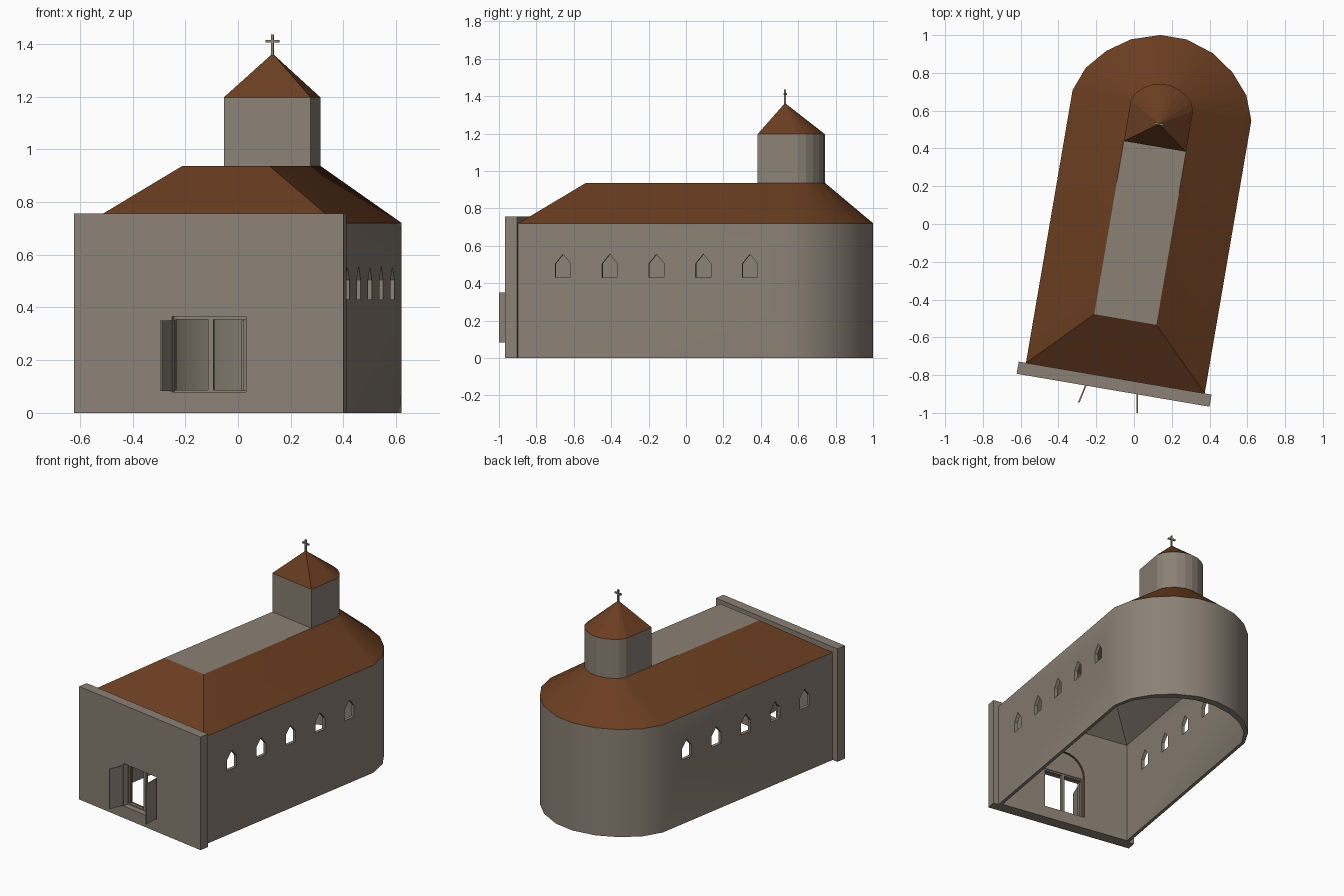
import bpy, bmesh, math
from mathutils import Matrix, Vector

if "Cube" in bpy.data.objects:
    bpy.data.objects.remove(bpy.data.objects["Cube"])

# The church is built along its own axis, then turned and placed
PLACE = Matrix.Translation((0.148, 0.628, 0)) @ Matrix.Rotation(math.radians(-9.7), 4, 'Z')
STONE, TILE = 0, 1


def material(name, col):
    m = bpy.data.materials.new(name)
    m.diffuse_color = (*col, 1)
    m.use_nodes = True
    m.node_tree.nodes["Principled BSDF"].inputs["Base Color"].default_value = m.diffuse_color
    return m


MATS = [material("stone_grey", (0.26, 0.22, 0.178)),
        material("roof_tile_brown", (0.145, 0.047, 0.015))]


def finish(name, bm, place=PLACE):
    bmesh.ops.recalc_face_normals(bm, faces=bm.faces)
    me = bpy.data.meshes.new(name)
    bm.to_mesh(me)
    bm.free()
    for m in MATS:
        me.materials.append(m)
    me.transform(place)
    ob = bpy.data.objects.new(name, me)
    bpy.context.collection.objects.link(ob)
    return ob


def loft(name, rings, mats, cap=STONE):
    """Skin between equal-length 3D rings; mats gives one material per band."""
    bm = bmesh.new()
    vs = [[bm.verts.new(p) for p in r] for r in rings]
    n = len(vs[0])
    for a, b, m in zip(vs, vs[1:], mats):
        for i in range(n):
            j = (i + 1) % n
            bm.faces.new((a[i], a[j], b[j], b[i])).material_index = m
    bm.faces.new(vs[0]).material_index = cap
    bm.faces.new(vs[-1]).material_index = cap
    return finish(name, bm)


def box(name, x0, x1, y0, y1, z0, z1, place=PLACE):
    bm = bmesh.new()
    bmesh.ops.create_cube(bm, size=1)
    for v in bm.verts:
        v.co = Vector(((x0, x1)[v.co.x > 0], (y0, y1)[v.co.y > 0], (z0, z1)[v.co.z > 0]))
    return finish(name, bm, place)


ARC = [(0.427, 0.1275), (0.335, 0.235), (0.218, 0.317), (0.07, 0.366)]
ARC = [(x / 0.475, y / 0.37) for x, y in ARC]


def plan(w, front, depth, z):
    """Straight nave with a nine-sided rounded apse."""
    pts = [(-w, front), (w, front), (w, 0)]
    pts += [(x * w, y * depth) for x, y in ARC]
    pts += [(-x * w, y * depth) for x, y in reversed(ARC)]
    pts.append((-w, 0))
    return [(x, y, z) for x, y in pts]


def cut(ob, cutters):
    for c in cutters:
        mod = ob.modifiers.new("cut", 'BOOLEAN')
        mod.operation = 'DIFFERENCE'
        mod.solver = 'EXACT'
        mod.object = c
    dg = bpy.context.evaluated_depsgraph_get()
    me = bpy.data.meshes.new_from_object(ob.evaluated_get(dg))
    ob.modifiers.clear()
    ob.data = me
    for c in cutters:
        bpy.data.objects.remove(c)


# Nave walls with hipped roof and flat top, hollowed from below
body = loft("nave_and_roof", [plan(0.48, -1.465, 0.37, 0), plan(0.48, -1.465, 0.37, 0.72),
                              plan(0.167, -1.15, 0.113, 0.937)], [STONE, TILE])
hollow = loft("hollow", [plan(0.458, -1.45, 0.32, -0.1), plan(0.458, -1.45, 0.32, 0.7),
                         plan(0.16, -1.14, 0.10, 0.915)], [STONE, STONE])
cutters = [hollow]

# Pointed windows, cut through both side walls
for i in range(5):
    c = -0.208 - 0.2536 * i
    prof = [(-0.041, 0.43), (0.041, 0.43), (0.041, 0.505), (0, 0.555), (-0.041, 0.505)]
    cutters.append(loft("window_cut", [[(x, c + y, z) for y, z in prof] for x in (-0.7, 0.7)],
                        [STONE]))


def arch(r, base, y):
    """Round-headed doorway outline."""
    pts = [(-r, y, base), (r, y, base)]
    return pts + [(r * math.cos(a), y, 0.375 + r * math.sin(a))
                  for a in [math.pi * k / 12 for k in range(13)]]


# Round-headed inner doorway in the nave's front wall, with a brown reveal
cutters.append(loft("arch_cut", [arch(0.145, 0.08, -1.6), arch(0.145, 0.08, -1.35)],
                    [TILE], TILE))
cut(body, cutters)

# Raised front wall with a square door opening
facade = box("facade", -0.519, 0.517, -1.53, -1.465, 0, 0.757)
cut(facade, [box("door_cut", -0.142, 0.142, -1.7, -1.3, 0.08, 0.365)])

# Door frame and middle post
for s in (-1, 1):
    x = sorted((s * 0.142, s * 0.136))
    box("door_frame_side", *x, -1.49, -1.47, 0.08, 0.365)
box("door_frame_top", -0.142, 0.142, -1.49, -1.47, 0.355, 0.365)
box("door_frame_sill", -0.142, 0.142, -1.49, -1.47, 0.08, 0.086)
box("door_post", -0.01, 0.01, -1.49, -1.47, 0.08, 0.36)

# Open door leaves, each swung about its own hinge
for name, hx, hy, swing in (("door_leaf_left", -0.243, -0.825, -22.4),
                            ("door_leaf_right", 0.018, -0.87, 0)):
    hinge = Matrix.Translation((hx, hy, 0)) @ Matrix.Rotation(math.radians(swing), 4, 'Z')
    box(name, -0.004, 0.004, -0.13, 0, 0.083, 0.35, hinge)

# Tower with tiled cap rising to a point
tower = [plan(0.167, -0.22, 0.113, z) for z in (0.93, 1.197)]
tip = [(p[0] * 0.005, -0.1 + p[1] * 0.005, 1.362) for p in tower[0]]
loft("tower", tower + [tip], [STONE, TILE])

# Cross
box("cross_upright", -0.005, 0.005, -0.105, -0.095, 1.35, 1.435)
box("cross_arm", -0.026, 0.026, -0.105, -0.095, 1.405, 1.415)

# Smooth rounded apse, sharp edges elsewhere
bpy.context.view_layer.objects.active = body
body.select_set(True)
bpy.ops.object.shade_smooth_by_angle(angle=math.radians(30))
